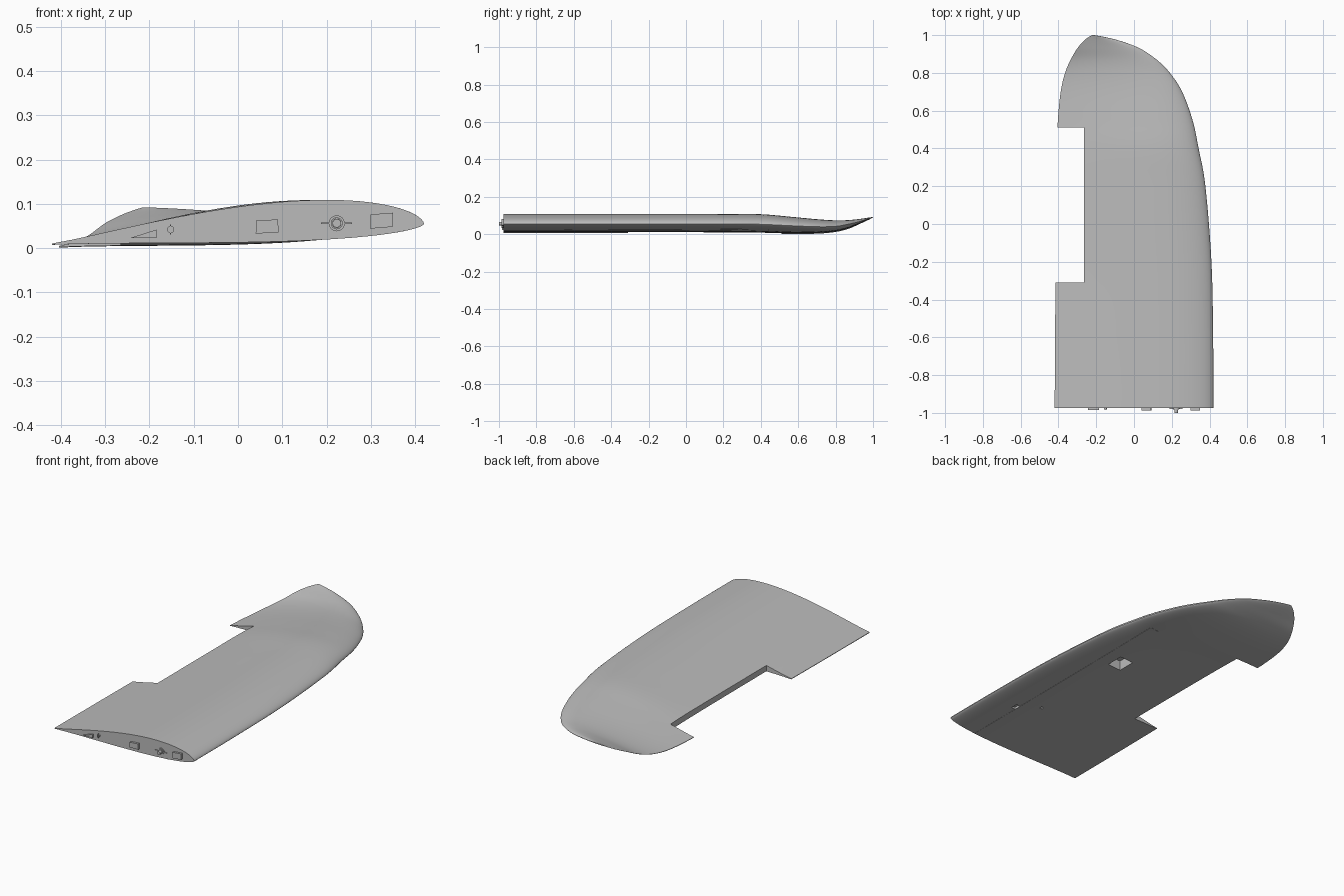
import bpy, bmesh, math
from mathutils import Vector

if "Cube" in bpy.data.objects:
    bpy.data.objects.remove(bpy.data.objects["Cube"], do_unlink=True)

grey = bpy.data.materials.new("light_grey")
grey.use_nodes = True
colour = (0.5, 0.5, 0.5, 1)
grey.diffuse_color = colour
grey.node_tree.nodes["Principled BSDF"].inputs["Base Color"].default_value = colour

# Span stations: y, trailing x, leading x, trailing z, leading z, thickness
STATIONS = [
    (-.975, -.42, .42, .009, .055, 1), (-.6, -.418, .419, .009, .055, 1),
    (-.2, -.414, .41, .009, .055, 1), (.2, -.41, .378, .008, .055, 1),
    (.4, -.407, .342, .006, .053, 1), (.55, -.403, .31, .003, .046, .9),
    (.7, -.388, .255, .004, .04, .75), (.8, -.365, .19, .013, .042, .6),
    (.87, -.335, .12, .03, .054, .42), (.93, -.3, .03, .056, .068, .26),
    (.97, -.265, -.075, .074, .08, .14), (.99, -.24, -.155, .084, .087, .07),
    (1, -.222, -.21, .09, .091, .02)]


def station(t):
    """Smoothly blend the span stations at parameter t."""
    last = len(STATIONS) - 1
    i = min(int(t), last - 1)
    f = t - i
    a, b, c, d = (STATIONS[max(0, min(last, i + k))] for k in (-1, 0, 1, 2))
    return [q + .5 * f * (r - p + f * (2*p - 5*q + 4*r - s + f * (3*(q - r) + s - p)))
            for p, q, r, s in zip(a, b, c, d)]


def skin(row, u, upper):
    """Point on the wing skin, u running from trailing to leading edge."""
    y, xt, xl, zt, zl, thick = row
    v = max(0, 1 - u)
    if upper:
        h = .211 * u**1.2 * v**.6
    else:
        h = -.076 * u**1.5 * v**.55
    edge = .0015 * v * (1 if upper else -1)
    return Vector((xt + (xl - xt) * u, y, zt + (zl - zt) * u + (h + edge) * thick))


def finish(name, bm):
    bmesh.ops.recalc_face_normals(bm, faces=bm.faces)
    mesh = bpy.data.meshes.new(name)
    bm.to_mesh(mesh)
    bm.free()
    obj = bpy.data.objects.new(name, mesh)
    bpy.context.collection.objects.link(obj)
    mesh.materials.append(grey)
    return obj


def prism(name, outline, y0, y1):
    """Extrude an (x, z) outline along y."""
    bm = bmesh.new()
    rings = [[bm.verts.new((x, y, z)) for x, z in outline] for y in (y0, y1)]
    for ring in rings:
        bm.faces.new(ring)
    n = len(outline)
    for i in range(n):
        j = (i + 1) % n
        bm.faces.new((rings[0][i], rings[0][j], rings[1][j], rings[1][i]))
    return finish(name, bm)


def box(name, x0, x1, y0, y1, z0, z1):
    return prism(name, [(x0, z0), (x1, z0), (x1, z1), (x0, z1)], y0, y1)


def circle(x, z, r, n=24):
    return [(x + r * math.cos(math.tau * i / n), z + r * math.sin(math.tau * i / n))
            for i in range(n)]


def cut(target, cutter):
    cutter.hide_render = True
    mod = target.modifiers.new("cut", "BOOLEAN")
    mod.operation = "DIFFERENCE"
    mod.solver = "EXACT"
    mod.object = cutter
    bpy.context.view_layer.objects.active = target
    bpy.ops.object.modifier_apply(modifier=mod.name)
    bpy.data.objects.remove(cutter, do_unlink=True)


def smooth(obj):
    bpy.ops.object.select_all(action="DESELECT")
    obj.select_set(True)
    bpy.context.view_layer.objects.active = obj
    bpy.ops.object.shade_smooth_by_angle(angle=math.radians(30))


# Wing shell lofted through the stations
STEPS, CHORD = 6, 28
us = [math.sin(math.pi / 2 * i / CHORD) for i in range(CHORD + 1)]
bm = bmesh.new()
rings = []
for k in range((len(STATIONS) - 1) * STEPS + 1):
    row = station(k / STEPS)
    points = [skin(row, u, True) for u in us] + [skin(row, u, False) for u in us[-2::-1]]
    rings.append([bm.verts.new(p) for p in points])
for a, b in zip(rings, rings[1:]):
    for i in range(len(a)):
        j = (i + 1) % len(a)
        bm.faces.new((a[i], a[j], b[j], b[i]))
bm.faces.new(rings[0])
bm.faces.new(rings[-1])
wing = finish("wing_panel", bm)

# Aileron bay, servo bay and small underside openings
cut(wing, box("aileron_cutter", -.6, -.265, -.31, .51, -.2, .3))
cut(wing, box("servo_cutter", .11, .19, .02, .12, -.1, .07))
cut(wing, box("hatch_cutter", .257, .28, -.65, -.61, -.1, .036))
cut(wing, box("hole_cutter", .16, .175, -.55, -.535, -.1, .035))
# Hollow tube socket in the root
cut(wing, prism("socket_cutter", circle(.223, .056, .014), -1.1, -.9))
smooth(wing)

# Underside skin seam, running along the span and turning aft at its outer end
def seam_point(t, x, drop):
    row = station(t)
    p = skin(row, (x - row[1]) / (row[2] - row[1]), False)
    return p + Vector((0, 0, drop))


def seam(name, pairs):
    bm = bmesh.new()
    rows = [[bm.verts.new(seam_point(t, x, d)) for t, x, d in
             ((*a, .002), (*a, -.001), (*b, -.001), (*b, .002))] for a, b in pairs]
    for p, q in zip(rows, rows[1:]):
        for i in range(4):
            j = (i + 1) % 4
            bm.faces.new((p[i], p[j], q[j], q[i]))
    bm.faces.new(rows[0])
    bm.faces.new(rows[-1])
    return finish(name, bm)


END = 4.27
seam("spar_seam", [((END * i / 24, .255), (END * i / 24, .258)) for i in range(25)])
seam("end_seam", [((END - .02, .195 + .01 * i), (END, .195 + .01 * i)) for i in range(7)])

# Root rib tabs
ROOT = -.96
prism("rear_tab", [(-.243, .023), (-.184, .023), (-.184, .042)], -.985, ROOT)
prism("middle_tab", [(.04, .033), (.092, .035), (.09, .065), (.041, .062)], -.987, ROOT)
prism("front_tab", [(.298, .044), (.349, .048), (.35, .08), (.299, .076)], -.987, ROOT)

# Joiner tube with its collar and flat retaining plate
for name, outer, inner, y0 in (("tube_collar", .018, .013, -.98), ("joiner_tube", .0135, .010, -.985)):
    tube = prism(name, circle(.223, .056, outer), y0, -.92)
    cut(tube, prism("bore_cutter", circle(.223, .056, inner), -1.1, -.9))
    smooth(tube)
smooth(prism("joiner_pin", circle(.223, .056, .0095), -1, -.93))
box("front_retainer", .238, .258, -.98, ROOT, .0545, .0575)
box("rear_retainer", .188, .208, -.98, ROOT, .0545, .0575)

# Rear alignment pin
smooth(prism("rear_pin", circle(-.152, .042, .008, 16), -.982, ROOT))
box("rear_pin_key", -.154, -.151, -.984, ROOT, .031, .053)
